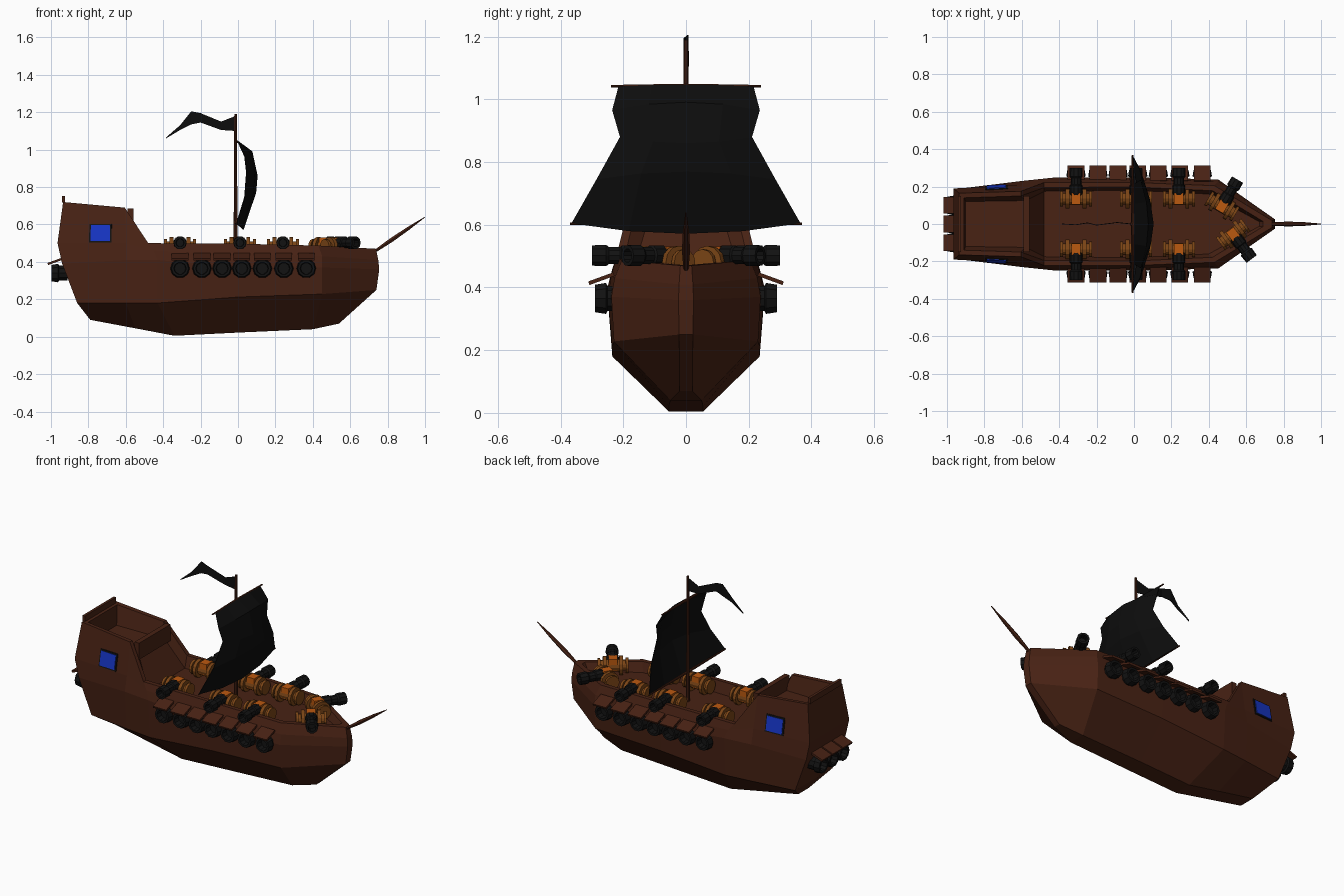
import bpy, bmesh, math
from mathutils import Vector

if "Cube" in bpy.data.objects:
    bpy.data.objects.remove(bpy.data.objects["Cube"])


def mat(name, r, g, b):
    m = bpy.data.materials.new(name)
    m.diffuse_color = (r, g, b, 1)
    m.use_nodes = True
    m.node_tree.nodes["Principled BSDF"].inputs["Base Color"].default_value = m.diffuse_color
    return m


WOOD = mat("dark_wood", 0.065, 0.016, 0.007)
BLACK = mat("black_iron", 0.006, 0.006, 0.006)
CLOTH = mat("black_cloth", 0.004, 0.004, 0.004)
BROWN = mat("carriage_wood", 0.2, 0.06, 0.008)
ORANGE = mat("copper", 0.5, 0.1, 0.005)
BLUE = mat("blue_glass", 0.008, 0.035, 0.55)


def add(name, verts, faces, material):
    bm = bmesh.new()
    vs = [bm.verts.new(v) for v in verts]
    for f in faces:
        bm.faces.new([vs[i] for i in f])
    bmesh.ops.recalc_face_normals(bm, faces=bm.faces)
    me = bpy.data.meshes.new(name)
    bm.to_mesh(me)
    bm.free()
    me.materials.append(material)
    ob = bpy.data.objects.new(name, me)
    bpy.context.collection.objects.link(ob)
    return ob


def lathe(name, profile, origin, direction, material, sides=10):
    """Revolve (distance, radius) pairs about a direction."""
    q = Vector(direction).to_track_quat('Z', 'Y')
    o = Vector(origin)
    verts = [o + q @ Vector((r * math.cos(2 * math.pi * i / sides),
                             r * math.sin(2 * math.pi * i / sides), d))
             for d, r in profile for i in range(sides)]
    n = len(profile)
    faces = [(k * sides + i, k * sides + (i + 1) % sides,
              (k + 1) * sides + (i + 1) % sides, (k + 1) * sides + i)
             for k in range(n - 1) for i in range(sides)]
    faces += [tuple(range(sides)), tuple(range((n - 1) * sides, n * sides))]
    return add(name, verts, faces, material)


def rod(name, a, b, radii, material, sides=8):
    v = Vector(b) - Vector(a)
    n = len(radii) - 1
    return lathe(name, [(v.length * i / n, r) for i, r in enumerate(radii)], a, v, material, sides)


def box(name, center, size, material, rot=(0, 0, 0)):
    x, y, z = (s / 2 for s in size)
    verts = [(i * x, j * y, k * z) for i in (-1, 1) for j in (-1, 1) for k in (-1, 1)]
    faces = [(0, 1, 3, 2), (4, 5, 7, 6), (0, 1, 5, 4), (2, 3, 7, 6), (0, 2, 6, 4), (1, 3, 7, 5)]
    ob = add(name, verts, faces, material)
    ob.location, ob.rotation_euler = center, rot
    return ob


def sheet(name, rows, material):
    w = len(rows[0])
    faces = [(r * w + c, r * w + c + 1, (r + 1) * w + c + 1, (r + 1) * w + c)
             for r in range(len(rows) - 1) for c in range(w - 1)]
    ob = add(name, [p for r in rows for p in r], faces, material)
    s = ob.modifiers.new("thickness", 'SOLIDIFY')
    s.thickness, s.offset = 0.004, 0
    return ob


# Hull: stations of keel, chine, wale, side, rail, inner rail, deck
stations = [
    [(-.79, .05, .09), (-.86, .18, .18), (-.94, .188, .39), (-.965, .19, .5),
     (-.935, .165, .72), (-.91, .14, .715), (-.90, .12, .60)],
    [(-.55, .053, .045), (-.6, .215, .18), (-.6, .23, .41), (-.6, .21, .5),
     (-.605, .175, .69), (-.605, .15, .69), (-.58, .125, .60)],
    [(-.34, .055, .005), (-.43, .235, .18), (-.43, .248, .41), (-.45, .235, .46),
     (-.48, .222, .5), (-.48, .195, .5), (-.48, .175, .43)],
    [(0, .055, .022), (0, .235, .212), (0, .25, .37), (0, .238, .44),
     (0, .222, .497), (0, .198, .497), (0, .18, .43)],
    [(.4, .05, .04), (.45, .23, .228), (.45, .238, .37), (.45, .228, .43),
     (.43, .205, .487), (.42, .178, .487), (.4, .16, .43)],
    [(.54, .02, .07), (.74, .022, .25), (.755, .024, .36), (.75, .022, .41),
     (.738, .018, .47), (.69, .014, .472), (.67, .012, .43)],
]
N = 7
verts, faces = [], []
for st in stations:
    verts += st + [(x, -y, z) for x, y, z in st]
for s in range(len(stations) - 1):
    a, b = s * 2 * N, (s + 1) * 2 * N
    for h in (0, N):
        faces += [(a + h + k, a + h + k + 1, b + h + k + 1, b + h + k) for k in range(N - 1)]
    faces += [(a + k, a + N + k, b + N + k, b + k) for k in (0, N - 1)]
for a in (0, (len(stations) - 1) * 2 * N):
    faces += [(a + k, a + k + 1, a + N + k + 1, a + N + k) for k in range(N - 1)]
add("hull", verts, faces, WOOD)
box("transom_cap", (-.933, 0, .735), (.016, .3, .035), WOOD)
box("cabin_front_rail", (-.575, 0, .635), (.03, .3, .1), WOOD)

# Mast, yards and bowsprit
rod("mast", (-.013, 0, .42), (-.013, 0, 1.19), [.011, .009, .007], WOOD)
rod("upper_yard", (-.005, -.24, 1.042), (-.005, .24, 1.042), [.004, .008, .004], WOOD)
rod("lower_yard", (-.008, -.37, .604), (-.008, .37, .604), [.004, .008, .004], WOOD)
rod("bowsprit", (.73, 0, .455), (1.0, 0, .64), [.008, .013, .01, .002], WOOD, 6)

# Sail: (edge half width, edge x, edge z, centre x, centre z)
rows = []
for hw, ex, ez, cx, cz in [(.215, 0, 1.04, 0, 1.045), (.235, .035, .965, .075, .99),
                           (.21, .045, .88, .103, .86), (.285, .035, .745, .095, .77),
                           (.365, -.008, .605, .028, .572)]:
    rows.append([(ex + (cx - ex) * (1 - t * t), hw * t, ez + (cz - ez) * (1 - t * t))
                 for t in (-1, -.5, 0, .5, 1)])
sheet("sail", rows, CLOTH)

# Swallow-tailed wavy pennant
flag = [(-.013, 1.18, 1.10, 0), (-.09, 1.15, 1.105, .008), (-.2, 1.195, 1.145, -.006),
        (-.25, 1.205, 1.135, .006), (-.31, 1.13, 1.105, -.004), (-.385, 1.065, 1.06, 0)]
sheet("pennant", [[(x, y, t), (x, y, b)] for x, t, b, y in flag], CLOTH)


# Deck guns on spool-shaped carriages
def deck_gun(x, y, dx, dy):
    d = Vector((dx, dy, 0)).normalized()
    side = Vector((-d.y, d.x, 0))
    c = Vector((x, y, .48))
    lathe("gun_carriage", [(-.085, .03), (-.085, .042), (-.07, .042), (-.07, .03), (-.055, .03),
                           (-.055, .053), (-.035, .053), (-.035, .034), (.035, .034), (.035, .053),
                           (.055, .053), (.055, .03), (.07, .03), (.07, .042), (.085, .042),
                           (.085, .03)], c, side, BROWN, 12)
    box("gun_breech", c + Vector((0, 0, .015)), (.06, .05, .07), ORANGE,
        (0, 0, math.atan2(d.y, d.x)))
    lathe("deck_gun", [(0, .024), (.02, .034), (.06, .034), (.065, .028), (.10, .028),
                       (.11, .036), (.155, .034), (.155, .022), (.12, .02)],
          c + Vector((0, 0, .022)) + d * .01, d, BLACK)


for sgn in (-1, 1):
    for gx in (-.31, .01, .24):
        deck_gun(gx, .135 * sgn, 0, sgn)
deck_gun(.47, .095, .5, .85)
deck_gun(.53, -.055, .6, -.8)


# Hull guns with hinged lids
def port_gun(p, d):
    lathe("hull_gun", [(0, .042), (.045, .042), (.05, .052), (.085, .046), (.085, .033), (.05, .03)],
          p, d, BLACK, 10)
    d = Vector(d)
    c = Vector(p) + d * .065 + Vector((0, 0, .063))
    box("port_lid", c, (.085, .09, .012), WOOD, (0, math.radians(20), math.atan2(d.y, d.x)))


for sgn in (-1, 1):
    for gx in (-.31, -.193, -.085, .02, .13, .245, .365):
        port_gun((gx, .205 * sgn, .365), (0, sgn, 0))
for gy in (-.1, 0, .1):
    port_gun((-.912, gy, .34), (-1, 0, 0))

# Cabin windows lying on the sloping cabin sides
for sgn in (-1, 1):
    rot = (math.radians(10) * sgn, 0, math.radians(3) * sgn)
    box("window_frame", (-.735, .19 * sgn, .552), (.12, .016, .102), BLACK, rot)
    box("window_glass", (-.735, .192 * sgn, .552), (.104, .02, .086), BLUE, rot)
